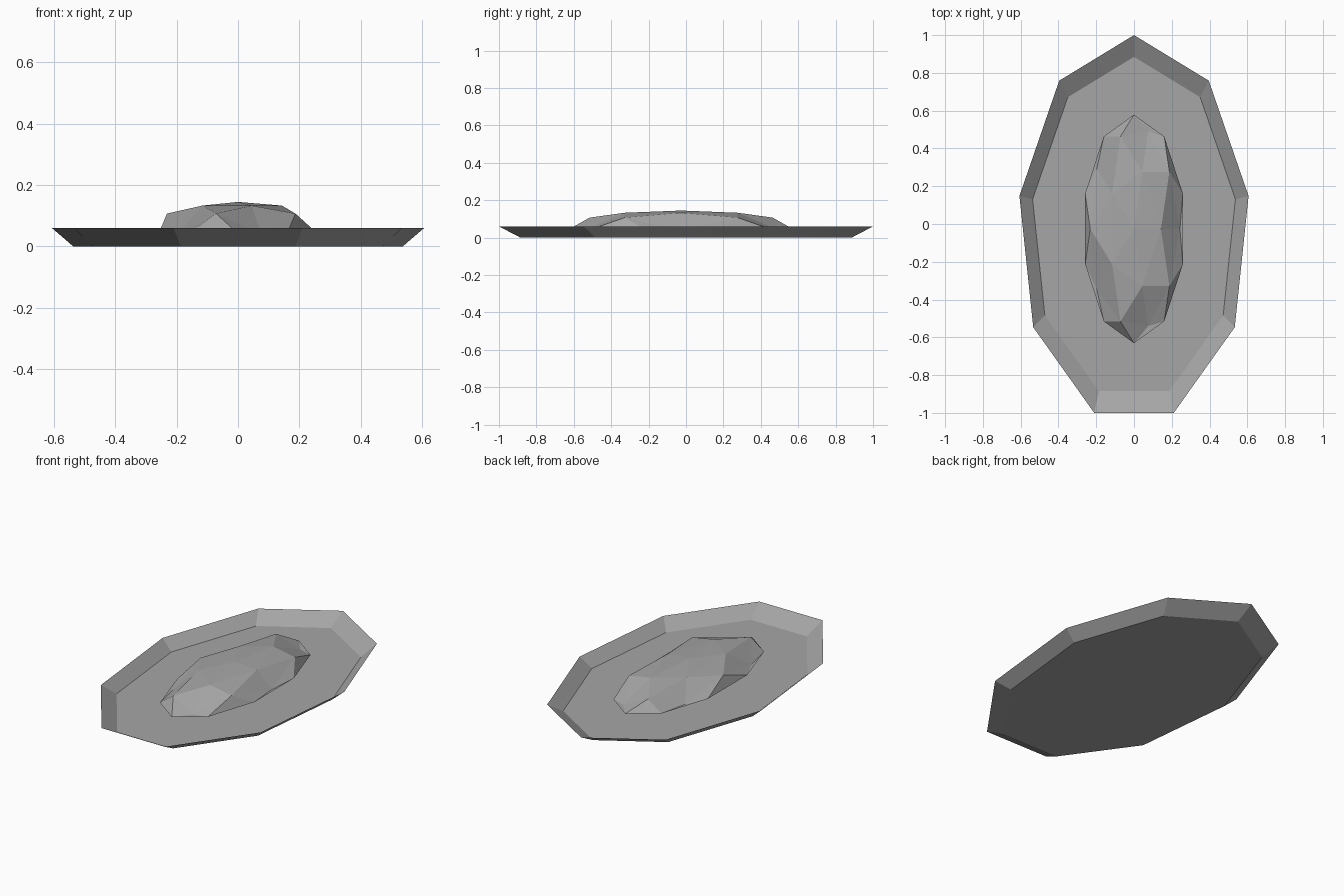
import bpy, bmesh, math

if "Cube" in bpy.data.objects:
    bpy.data.objects.remove(bpy.data.objects["Cube"])


def material(name, rgb):
    m = bpy.data.materials.new(name)
    m.diffuse_color = (*rgb, 1)
    m.use_nodes = True
    m.node_tree.nodes["Principled BSDF"].inputs["Base Color"].default_value = m.diffuse_color
    return m


GREY = material("stone grey", (0.38, 0.38, 0.38))


def finish(name, bm):
    bmesh.ops.recalc_face_normals(bm, faces=bm.faces)
    me = bpy.data.meshes.new(name)
    bm.to_mesh(me)
    bm.free()
    me.materials.append(GREY)
    ob = bpy.data.objects.new(name, me)
    bpy.context.collection.objects.link(ob)
    return ob


# Nine-sided shallow tray: a flat floor with walls flaring out to a thin rim
SIDES, RX, RY, OFFSET = 9, 0.616, 1.031, -0.031


def ring(bm, scale, z):
    verts = []
    for i in range(SIDES):
        a = i * math.tau / SIDES
        x, y = -RX * math.sin(a), RY * math.cos(a) + OFFSET
        verts.append(bm.verts.new((x * scale, y * scale, z)))
    return verts


bm = bmesh.new()
floor = ring(bm, 0.885, 0.0)
rim = ring(bm, 1.0, 0.06)
bm.faces.new(floor)
for i in range(SIDES):
    j = (i + 1) % SIDES
    bm.faces.new((floor[i], floor[j], rim[j], rim[i]))
finish("tray", bm)

# Faceted oval dome in the middle: upper half of a flattened icosphere,
# with its lowest rings pressed down to one level
bm = bmesh.new()
bmesh.ops.create_icosphere(bm, subdivisions=2, radius=1.0)
bmesh.ops.delete(bm, geom=[v for v in bm.verts if v.co.z < -0.1], context='VERTS')
for v in bm.verts:
    level = v.co.z
    v.co.x *= 0.272
    v.co.y = v.co.y * 0.605 - 0.026
    v.co.z = 0.065 + 0.08 * level if level > 0.5 else 0.042
dome = finish("dome", bm)
# make sure the open dome faces upward
if sum(p.normal.z for p in dome.data.polygons) < 0:
    dome.data.flip_normals()
tray = bpy.data.objects["tray"]
if tray.data.polygons[0].normal.z < 0:
    tray.data.flip_normals()
